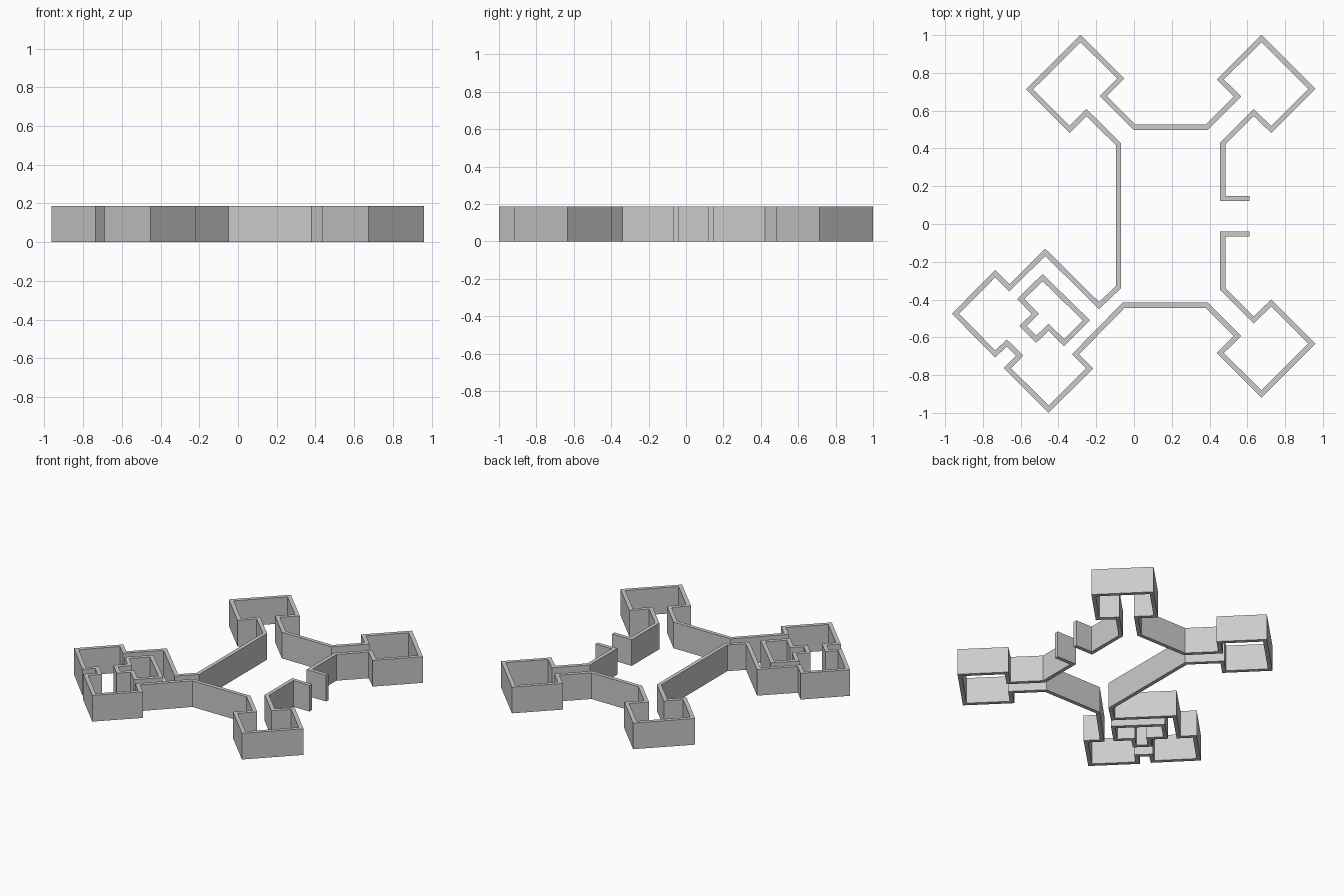
import bpy, bmesh
from mathutils import Vector

if "Cube" in bpy.data.objects:
    bpy.data.objects.remove(bpy.data.objects["Cube"])

THICK, HEIGHT = 0.027, 0.187


def wall(name, pts, closed=False):
    """Extrude a mitred wall of constant thickness along a plan centreline."""
    p = [Vector(q) for q in pts]
    n = len(p)
    bm = bmesh.new()
    rings = []
    for i in range(n):
        prev = p[i - 1] if closed or i > 0 else None
        nxt = p[(i + 1) % n] if closed or i < n - 1 else None
        dirs = []
        if prev is not None:
            dirs.append((p[i] - prev).normalized())
        if nxt is not None:
            dirs.append((nxt - p[i]).normalized())
        normals = [Vector((-d.y, d.x)) for d in dirs]
        m = sum(normals, Vector((0, 0))).normalized()
        off = m * (THICK / 2 / m.dot(normals[0]))
        a, b = p[i] + off, p[i] - off
        rings.append([bm.verts.new((v.x, v.y, z)) for v, z in
                      ((a, 0), (b, 0), (b, HEIGHT), (a, HEIGHT))])
    for i in range(n if closed else n - 1):
        r, s = rings[i], rings[(i + 1) % n]
        for k in range(4):
            bm.faces.new((r[k], r[(k + 1) % 4], s[(k + 1) % 4], s[k]))
    if not closed:
        bm.faces.new(rings[0])
        bm.faces.new(rings[-1])
    bmesh.ops.recalc_face_normals(bm, faces=bm.faces)
    me = bpy.data.meshes.new(name)
    bm.to_mesh(me)
    bm.free()
    ob = bpy.data.objects.new(name, me)
    bpy.context.collection.objects.link(ob)
    return ob


# East half-entrance and corner room; the south-east one mirrors it
north_east = [(0.612, 0.135), (0.47, 0.135), (0.47, 0.427), (0.633, 0.59),
              (0.727, 0.5), (0.942, 0.715), (0.675, 0.982), (0.457, 0.765),
              (0.548, 0.675), (0.385, 0.512)]
south_east = [(x, 0.082 - y) for x, y in reversed(north_east)]

# North-west corner room
north_west = [(0.003, 0.512), (-0.163, 0.678), (-0.07, 0.77), (-0.283, 0.982),
              (-0.553, 0.713), (-0.341, 0.501), (-0.252, 0.59), (-0.083, 0.423)]

# South-west double room
south_west = [(-0.083, -0.335), (-0.185, -0.432), (-0.47, -0.15), (-0.66, -0.338),
              (-0.735, -0.263), (-0.945, -0.475), (-0.735, -0.688), (-0.673, -0.63),
              (-0.605, -0.697), (-0.67, -0.763), (-0.452, -0.98), (-0.235, -0.765),
              (-0.31, -0.69), (-0.055, -0.43)]

wall("outer_wall", north_east + north_west + south_west + south_east)

# Free-standing inner wall loop in the south-west room
wall("inner_wall", [(-0.484, -0.284), (-0.252, -0.51), (-0.37, -0.628),
                    (-0.452, -0.547), (-0.518, -0.61), (-0.588, -0.54),
                    (-0.522, -0.476), (-0.6, -0.397)], closed=True)
